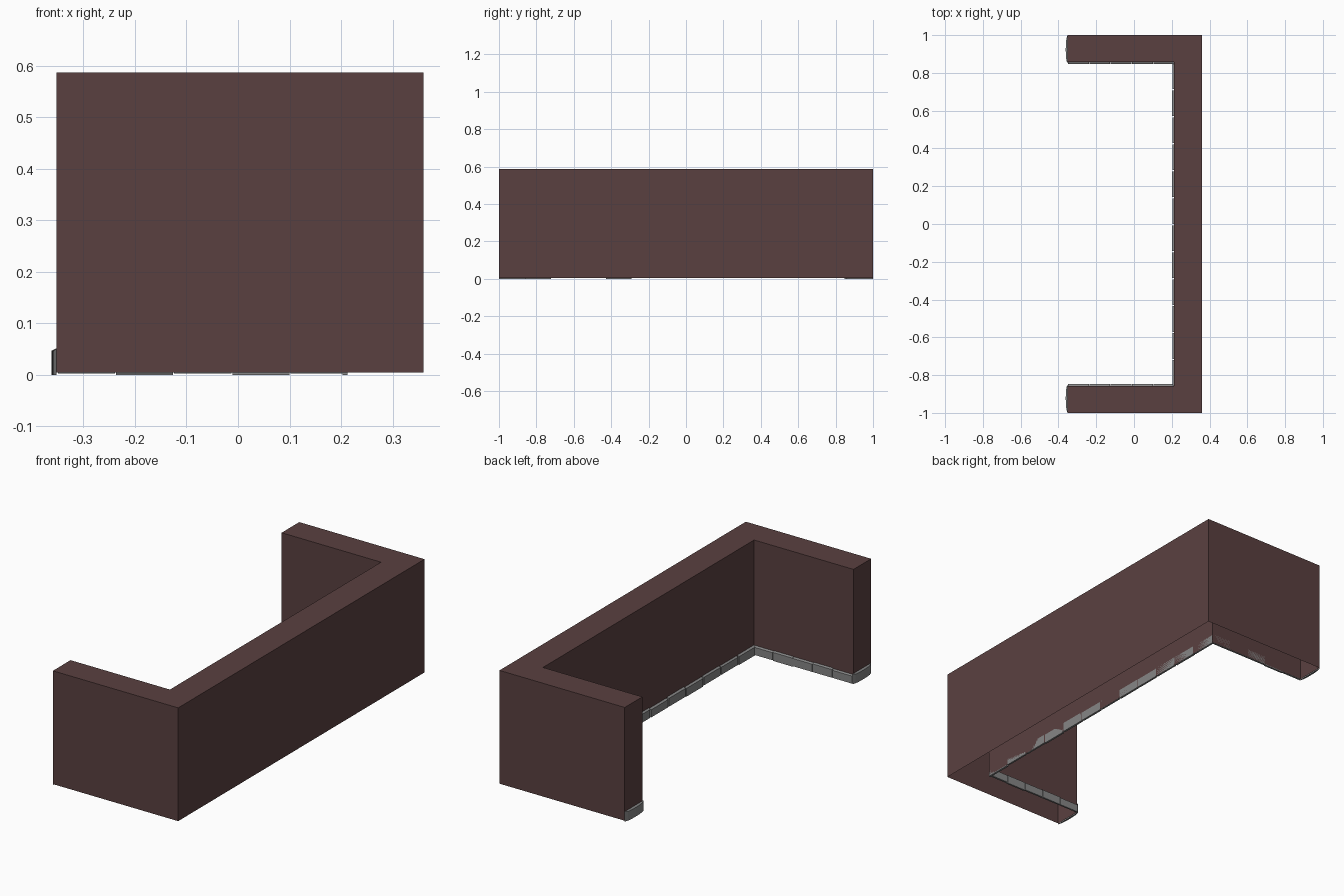
import bpy, bmesh, math, random
from mathutils import Vector

if "Cube" in bpy.data.objects:
    bpy.data.objects.remove(bpy.data.objects["Cube"])

random.seed(4)


def material(name, rgb):
    m = bpy.data.materials.new(name)
    m.diffuse_color = (*rgb, 1)
    m.use_nodes = True
    m.node_tree.nodes["Principled BSDF"].inputs["Base Color"].default_value = m.diffuse_color
    return m


WALL = material("dark_brown_wall", (0.102, 0.051, 0.051))
STONE = material("grey_skirting", (0.24, 0.24, 0.24))


def finish(bm, name, mat):
    bmesh.ops.recalc_face_normals(bm, faces=bm.faces)
    me = bpy.data.meshes.new(name)
    bm.to_mesh(me)
    bm.free()
    me.materials.append(mat)
    ob = bpy.data.objects.new(name, me)
    bpy.context.collection.objects.link(ob)
    return ob


# U-shaped wall, open underneath
XL, XI, XR, YI, ZB, ZT = -0.352, 0.213, 0.36, 0.857, 0.005, 0.587
outline = [(XL, -1), (XR, -1), (XR, 1), (XL, 1),
           (XL, YI), (XI, YI), (XI, -YI), (XL, -YI)]
bm = bmesh.new()
base = bm.faces.new([bm.verts.new((x, y, ZB)) for x, y in outline])
ext = bmesh.ops.extrude_face_region(bm, geom=[base])
bmesh.ops.translate(bm, vec=(0, 0, ZT - ZB),
                    verts=[v for v in ext["geom"] if isinstance(v, bmesh.types.BMVert)])
bmesh.ops.recalc_face_normals(bm, faces=bm.faces)
low = [f for f in bm.faces if all(abs(v.co.z - ZB) < 1e-5 for v in f.verts)]
bmesh.ops.delete(bm, geom=low, context='FACES_ONLY')
me = bpy.data.meshes.new("wall")
bm.to_mesh(me)
bm.free()
me.materials.append(WALL)
bpy.context.collection.objects.link(bpy.data.objects.new("wall", me))


# Skirting: a row of slabs with sloping top edges, running from a to b
def skirting(name, a, b, normal, count):
    bm = bmesh.new()
    a, b, n = Vector(a), Vector(b), Vector(normal)
    for i in range(count):
        p = a.lerp(b, i / count)
        q = a.lerp(b, (i + 1) / count - 0.004)
        z0 = random.choice((0, 0.003))
        h = random.uniform(0.046, 0.052)
        t = random.uniform(0.009, 0.011)
        profile = [(0, z0), (t, z0), (t, h - 0.005), (0, h)]
        rings = [[bm.verts.new((*(e + n * d), z)) for d, z in profile] for e in (p, q)]
        bm.faces.new(rings[0])
        bm.faces.new(rings[1])
        for k in range(4):
            m = (k + 1) % 4
            bm.faces.new((rings[0][k], rings[0][m], rings[1][m], rings[1][k]))
    finish(bm, name, STONE)


skirting("long_skirting", (XI, -YI), (XI, YI), (-1, 0), 12)
skirting("back_arm_skirting", (XI, YI), (XL, YI), (0, -1), 5)
skirting("front_arm_skirting", (XI, -YI), (XL, -YI), (0, 1), 5)


# Bowed cap on the end of each arm
for side, name in ((-1, "front_arm_cap"), (1, "back_arm_cap")):
    bm = bmesh.new()
    arc = []
    for i in range(9):
        s = i / 8
        arc.append((XL - 0.0095 * math.sin(math.pi * s) ** 0.5 if 0 < i < 8 else XL,
                    side * (1 - s * (1 - YI + 0.01))))
    lower = [bm.verts.new((x, y, 0)) for x, y in arc]
    upper = [bm.verts.new((x, y, 0.052 if x > XL - 0.001 else 0.047)) for x, y in arc]
    for i in range(8):
        bm.faces.new((lower[i], lower[i + 1], upper[i + 1], upper[i]))
    bm.faces.new(upper)
    bm.faces.new(lower)
    finish(bm, name, STONE)
